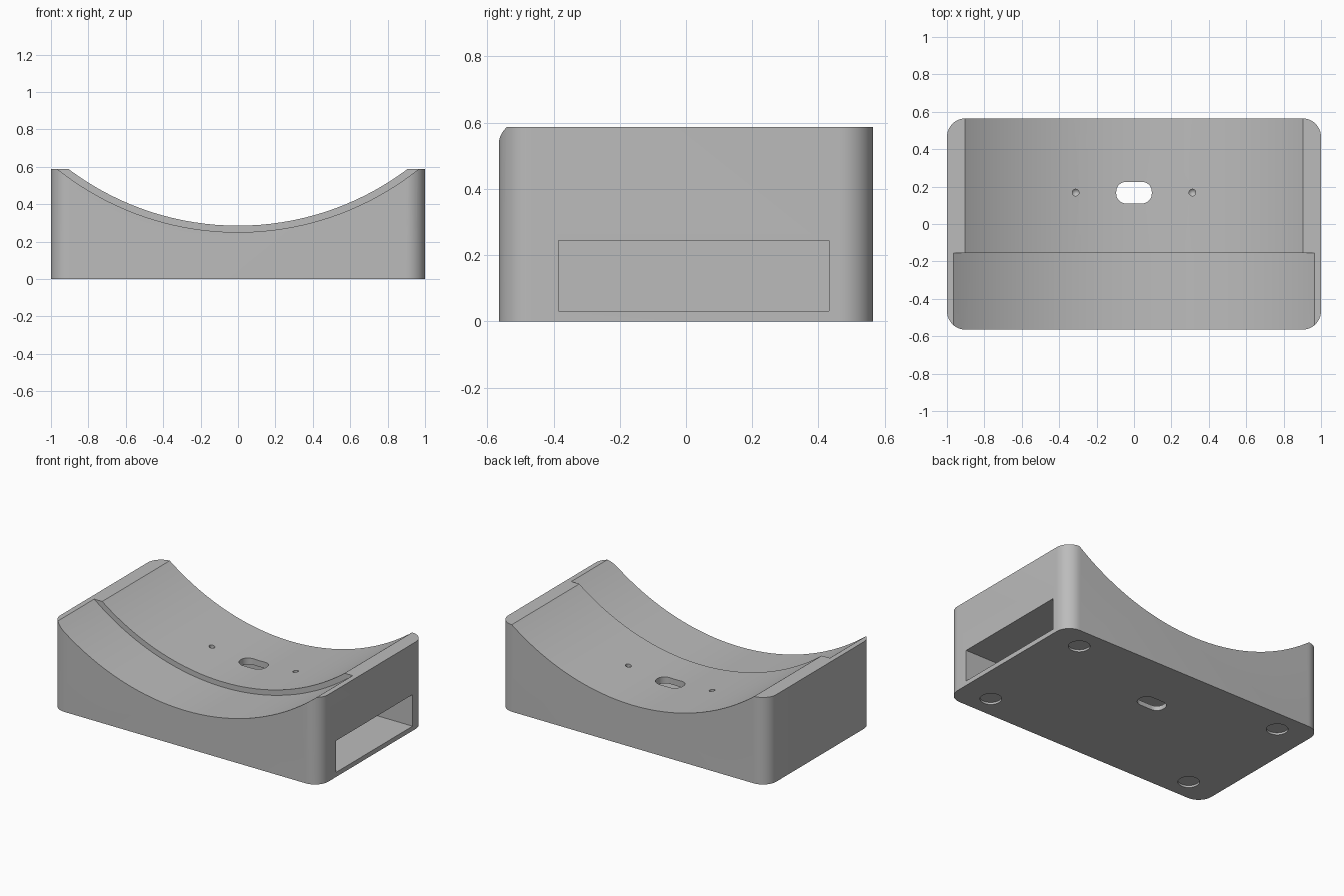
import bpy, bmesh, math
from mathutils import Matrix, Vector

if "Cube" in bpy.data.objects:
    bpy.data.objects.remove(bpy.data.objects["Cube"], do_unlink=True)

HEIGHT = 0.587

grey = bpy.data.materials.new("plain_grey")
grey.use_nodes = True
colour = (0.5, 0.5, 0.5, 1)
grey.diffuse_color = colour
grey.node_tree.nodes["Principled BSDF"].inputs["Base Color"].default_value = colour


def finish(name, bm):
    bmesh.ops.recalc_face_normals(bm, faces=bm.faces[:])
    mesh = bpy.data.meshes.new(name)
    bm.to_mesh(mesh)
    bm.free()
    mesh.materials.append(grey)
    obj = bpy.data.objects.new(name, mesh)
    bpy.context.collection.objects.link(obj)
    return obj


def box(name, low, high, radius=0):
    """Box between two corners, with optional rounded upright edges."""
    low, high = Vector(low), Vector(high)
    bm = bmesh.new()
    bmesh.ops.create_cube(bm, size=1)
    bmesh.ops.scale(bm, vec=high - low, verts=bm.verts[:])
    bmesh.ops.translate(bm, vec=(low + high) / 2, verts=bm.verts[:])
    if radius:
        upright = [e for e in bm.edges
                   if abs(e.verts[0].co.z - e.verts[1].co.z) > 0.01]
        bmesh.ops.bevel(bm, geom=upright, offset=radius, segments=12,
                        profile=0.5, affect='EDGES')
    return finish(name, bm)


def cradle_cutter(name, radius, bottom, y0, y1):
    """Large cylinder lying along y whose lowest line is at the given height."""
    bm = bmesh.new()
    bmesh.ops.create_cone(bm, cap_ends=True, segments=160, radius1=radius,
                          radius2=radius, depth=y1 - y0)
    bmesh.ops.rotate(bm, matrix=Matrix.Rotation(math.pi / 2, 3, 'X'), verts=bm.verts[:])
    bmesh.ops.translate(bm, vec=(0, (y0 + y1) / 2, bottom + radius), verts=bm.verts[:])
    return finish(name, bm)


def round_cutter(name, x, y, z0, z1, r_low, r_high, extra=0):
    """Upright cylinder or cone, optionally continued straight upwards."""
    bm = bmesh.new()
    bmesh.ops.create_cone(bm, cap_ends=True, segments=32, radius1=r_low,
                          radius2=r_high, depth=z1 - z0)
    bmesh.ops.translate(bm, vec=(x, y, (z0 + z1) / 2), verts=bm.verts[:])
    bmesh.ops.remove_doubles(bm, verts=bm.verts[:], dist=0.00001)
    if extra:
        bm.faces.ensure_lookup_table()
        cap = max(bm.faces, key=lambda f: f.calc_center_median().z)
        new = bmesh.ops.extrude_face_region(bm, geom=[cap])["geom"]
        bmesh.ops.delete(bm, geom=[cap], context='FACES_ONLY')
        bmesh.ops.translate(bm, vec=(0, 0, extra),
                            verts=[v for v in new if isinstance(v, bmesh.types.BMVert)])
    return finish(name, bm)


# Solid body with rounded upright corners
body = box("cradle_body", (-1, -0.565, 0), (1, 0.565, HEIGHT), 0.1)

# Concave seat, stepped slightly deeper towards the front
cutters = [
    cradle_cutter("seat_cutter", 1.507, 0.285, -0.8, 0.8),
    cradle_cutter("deep_seat_cutter", 1.55, 0.25, -0.8, -0.155),
    # Deep pocket open on one side only
    box("pocket_cutter", (-0.9, -0.385, 0.031), (1.2, 0.432, 0.244)),
    # Cable slot through roof and floor
    box("cable_slot_cutter", (-0.095, 0.11, -0.2), (0.095, 0.225, 0.5), 0.052),
]

# Screw pits beside the slot and shallow foot recesses underneath
for side in (-1, 1):
    cutters.append(round_cutter("screw_pit_cutter", side * 0.312, 0.168,
                                0.255, 0.275, 0, 0.018, 0.2))
    for end in (-1, 1):
        cutters.append(round_cutter("foot_recess_cutter", side * 0.78, end * 0.415,
                                    -0.1, 0.014, 0.066, 0.066))

bpy.ops.object.select_all(action='DESELECT')
bpy.context.view_layer.objects.active = body
body.select_set(True)
for cutter in cutters:
    cutter.hide_render = True
    mod = body.modifiers.new(cutter.name, 'BOOLEAN')
    mod.operation = 'DIFFERENCE'
    mod.solver = 'EXACT'
    mod.object = cutter
    bpy.ops.object.modifier_apply(modifier=mod.name)
    bpy.data.objects.remove(cutter, do_unlink=True)

bpy.ops.object.shade_smooth_by_angle(angle=math.radians(25))
